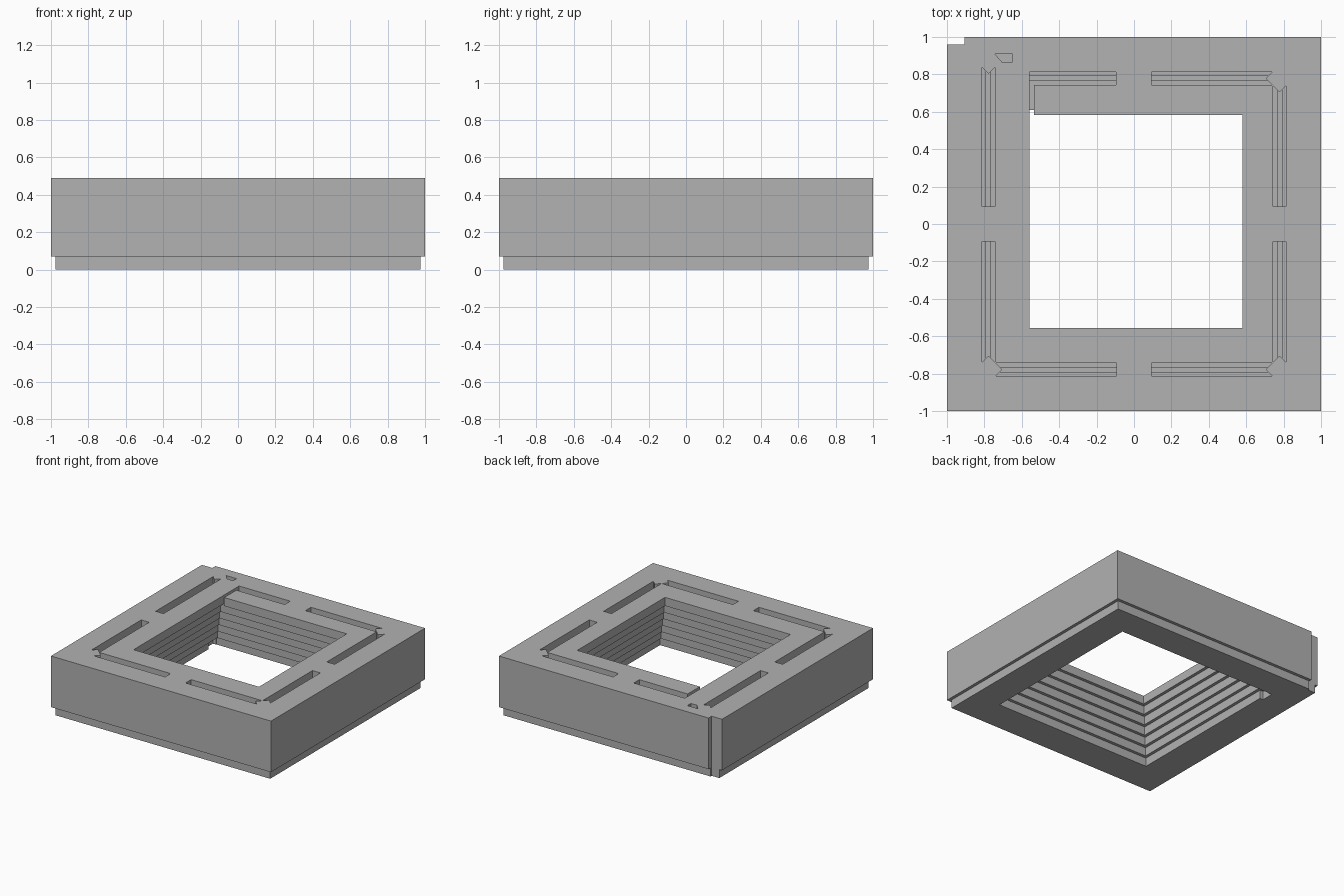
import bpy, bmesh

if "Cube" in bpy.data.objects:
    bpy.data.objects.remove(bpy.data.objects["Cube"])

LAYER = 0.07            # thickness of one layer
COUNT = 7               # layers in the stack
STEP = 0.025            # set-back from layer to layer
TOP = LAYER * COUNT
IN, OUT, V = 0.742, 0.814, 0.036   # slot edges and depth of its notched end

grey = bpy.data.materials.new("plain grey")
grey.diffuse_color = (0.445, 0.445, 0.445, 1)
grey.use_nodes = True
grey.node_tree.nodes["Principled BSDF"].inputs["Base Color"].default_value = grey.diffuse_color


def prism(name, points, z0, z1):
    """Upright solid with the given plan outline."""
    bm = bmesh.new()
    face = bm.faces.new([bm.verts.new((x, y, z0)) for x, y in points])
    ext = bmesh.ops.extrude_face_region(bm, geom=[face])
    moved = [g for g in ext["geom"] if isinstance(g, bmesh.types.BMVert)]
    bmesh.ops.translate(bm, verts=moved, vec=(0, 0, z1 - z0))
    bmesh.ops.recalc_face_normals(bm, faces=bm.faces)
    mesh = bpy.data.meshes.new(name)
    bm.to_mesh(mesh)
    bm.free()
    mesh.materials.append(grey)
    obj = bpy.data.objects.new(name, mesh)
    bpy.context.collection.objects.link(obj)
    return obj


def rect(x0, x1, y0, y1):
    return [(x0, y0), (x1, y0), (x1, y1), (x0, y1)]


def combine(target, tool, operation="DIFFERENCE"):
    mod = target.modifiers.new("combine", "BOOLEAN")
    mod.operation = operation
    mod.solver = "EXACT"
    mod.object = tool
    bpy.context.view_layer.objects.active = target
    bpy.ops.object.modifier_apply(modifier=mod.name)
    bpy.data.objects.remove(tool)


# Main frame standing on a slightly smaller foot
frame = prism("socket_frame", rect(-1, 1, -1, 1), LAYER, TOP)
foot_half = 1 - STEP
combine(frame, prism("foot", rect(-foot_half, foot_half, -foot_half, foot_half),
                     0, LAYER + 0.02), "UNION")

# Central opening, wider with each layer downward
for i in range(COUNT):
    h = 0.57 + STEP * i
    top = TOP - LAYER * i
    if i == 0:
        top += 0.1
    combine(frame, prism("opening", rect(0.01 - h, 0.01 + h, 0.014 - h, 0.014 + h), -0.1, top))

# Orientation notch on the outer corner and small notch under the opening
combine(frame, prism("corner_notch", rect(-1.1, -0.905, 0.96, 1.1), -0.1, TOP + 0.1))
combine(frame, prism("lower_notch", rect(-0.74, -0.6, 0.63, 0.73), -0.1, LAYER))


def slot(start, end, notched, place):
    """Contact slot: a wide channel with a narrower groove in its floor."""
    mid, third = (IN + OUT) / 2, (OUT - IN) / 6
    for half, floor in ((third * 3, TOP - LAYER), (third, TOP - 2 * LAYER)):
        pts = [(start, mid - half), (end, mid - half)]
        if notched:
            tip = V * (1 - half / (third * 3))
            pts = [(start, mid - half), (end - tip, mid - half), (end - V, mid),
                   (end - tip, mid + half)]
        else:
            pts.append((end, mid + half))
        pts.append((start, mid + half))
        combine(frame, prism("slot", [place(a, b) for a, b in pts], floor, TOP + 0.1))


# Two slots along every side
for s in (1, -1):
    slot(0.093, IN - 0.002, True, lambda a, b: (s * a, -b))            # front
    slot(0.093, IN - 0.002, True, lambda a, b: (b, s * a))             # right
    slot(0.093, 0.84 if s > 0 else IN - 0.002, True, lambda a, b: (-b, s * a))  # left
slot(0.093, IN - 0.002, True, lambda a, b: (a, b))                     # back
slot(0.095, 0.56, False, lambda a, b: (-a, b))

# Slit joining the opening to the short back slot
combine(frame, prism("slit", rect(-0.56, -0.535, 0.55, 0.76), TOP - LAYER, TOP + 0.1))

# Small wedge-shaped pit marking the first corner
combine(frame, prism("marker_pit", [(-0.745, 0.91), (-0.705, 0.865), (-0.65, 0.865), (-0.65, 0.91)],
                     TOP - LAYER, TOP + 0.1))
